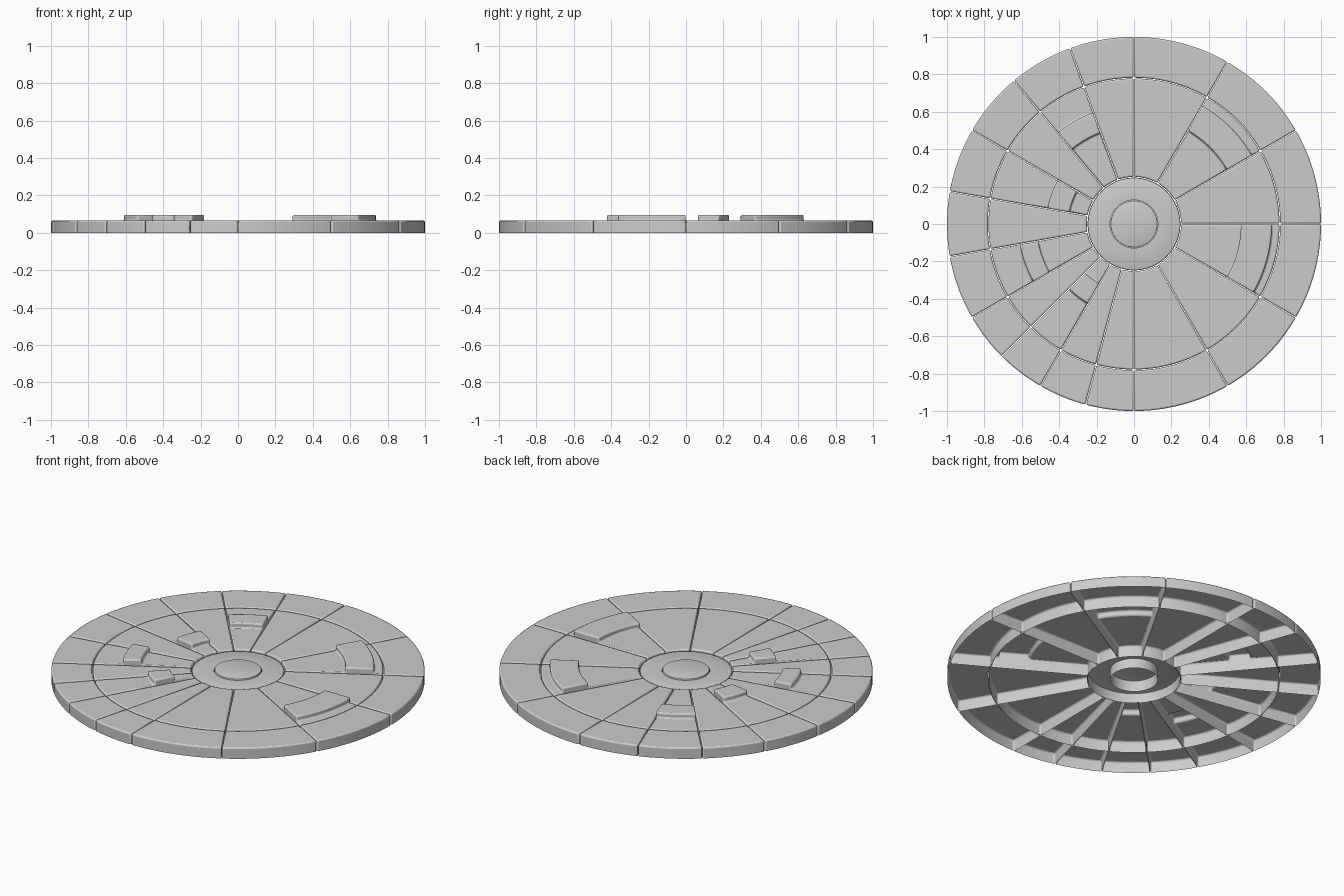
import bpy, bmesh, math

if "Cube" in bpy.data.objects:
    bpy.data.objects.remove(bpy.data.objects["Cube"])

TOP, RAISED, GAP, BEVEL = 0.065, 0.096, 0.002, 0.008
ANGLES = [0, 30, 60, 90, 110, 130, 150, 170, 190, 210, 225, 240, 255, 270, 300, 330, 360]
# raised block radii, keyed by the start angle of their sector
BLOCKS = {30: (0.575, 0.73), 330: (0.572, 0.737), 110: (0.518, 0.635),
          150: (0.35, 0.47), 190: (0.52, 0.62), 225: (0.37, 0.492)}


def finish(name, bm, bevel=True):
    bmesh.ops.recalc_face_normals
    me = bpy.data.meshes.new(name)
    bm.to_mesh(me)
    bm.free()
    ob = bpy.data.objects.new(name, me)
    bpy.context.collection.objects.link(ob)
    bpy.ops.object.select_all(action='DESELECT')
    ob.select_set(True)
    bpy.context.view_layer.objects.active = ob
    bpy.ops.object.shade_smooth_by_angle(angle=math.radians(30))
    if bevel:
        m = ob.modifiers.new("soft_edges", 'BEVEL')
        m.width, m.segments = BEVEL, 2
        m.limit_method, m.angle_limit = 'ANGLE', math.radians(30)
    return ob


def panel(name, r0, r1, a0, a1, block=None):
    """Open-bottomed sector shell, optionally with a raised step."""
    bm = bmesh.new()
    radii = [r0 + GAP] + list(block or ()) + [r1 - (GAP if r1 < 1 else 0)]
    n = max(6, round((a1 - a0) / 2.5))
    rows = []
    for r in radii:
        d = GAP / r
        s, e = math.radians(a0) + d, math.radians(a1) - d
        rows.append([bm.verts.new((r * math.cos(s + (e - s) * i / n),
                                   r * math.sin(s + (e - s) * i / n), TOP))
                     for i in range(n + 1)])
    step = []
    for k in range(len(rows) - 1):
        for i in range(n):
            f = bm.faces.new((rows[k][i], rows[k + 1][i], rows[k + 1][i + 1], rows[k][i + 1]))
            if block and k == 1:
                step.append(f)
    # outer walls down to the ground
    rim = [e for e in bm.edges if e.is_boundary]
    ext = bmesh.ops.extrude_edge_only(bm, edges=rim)
    for v in ext['geom']:
        if isinstance(v, bmesh.types.BMVert):
            v.co.z = 0
    # raised block
    if step:
        ext = bmesh.ops.extrude_face_region(bm, geom=step)
        for v in ext['geom']:
            if isinstance(v, bmesh.types.BMVert):
                v.co.z = RAISED
        bmesh.ops.delete(bm, geom=[f for f in step if f.is_valid], context='FACES_ONLY')
    bmesh.ops.recalc_face_normals(bm, faces=bm.faces[:])
    if max(bm.faces, key=lambda f: f.calc_center_median().z).normal.z < 0:
        bmesh.ops.reverse_faces(bm, faces=bm.faces[:])
    return finish(name, bm)


def lathe(name, profile, n=72):
    bm = bmesh.new()
    vs = [bm.verts.new((r, 0, z)) for r, z in profile]
    es = [bm.edges.new(p) for p in zip(vs, vs[1:])]
    bmesh.ops.spin(bm, geom=vs + es, cent=(0, 0, 0), axis=(0, 0, 1),
                   angle=math.tau, steps=n, use_duplicate=False)
    bmesh.ops.remove_doubles(bm, verts=bm.verts[:], dist=1e-5)
    bmesh.ops.recalc_face_normals(bm, faces=bm.faces[:])
    if max(bm.faces, key=lambda f: f.calc_center_median().z).normal.z < 0:
        bmesh.ops.reverse_faces(bm, faces=bm.faces[:])
    return finish(name, bm, bevel=False)


# spokes of inner panels and the outer rim panels
for a0, a1 in zip(ANGLES, ANGLES[1:]):
    panel(f"inner_panel_{a0}", 0.25, 0.78, a0, a1, BLOCKS.get(a0))
    panel(f"rim_panel_{a0}", 0.78, 1.0, a0, a1)

# hub ring and centre cap
H = 0.057
lathe("hub_ring", [(0.248, 0), (0.248, H - 0.008), (0.2457, H - 0.0023), (0.24, H),
                   (0.128, H), (0.128, 0)])
lathe("centre_cap", [(0.126, 0), (0.126, TOP - 0.006), (0.1243, TOP - 0.0017), (0.12, TOP), (0, TOP)])
